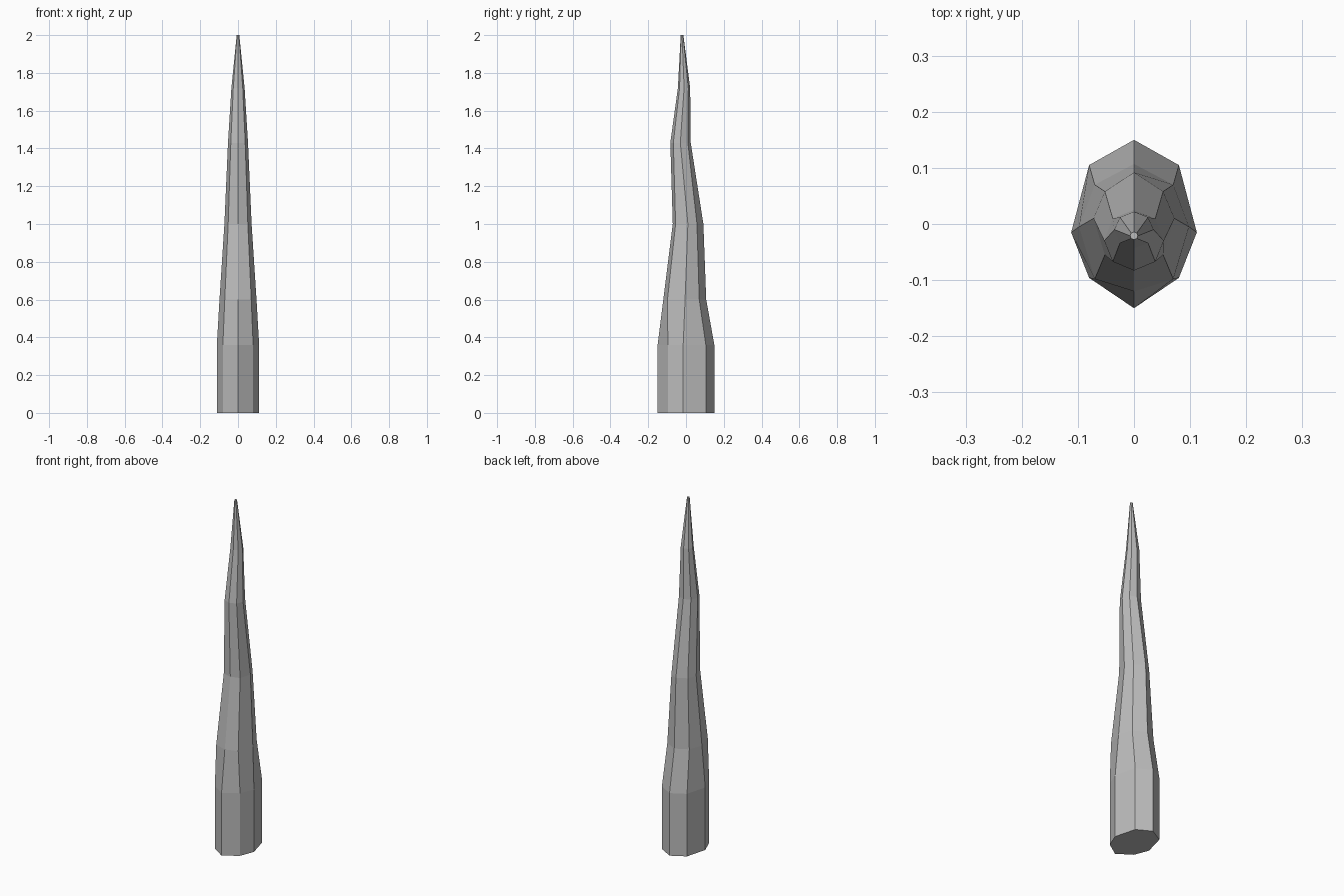
import bpy, bmesh

if "Cube" in bpy.data.objects:
    bpy.data.objects.remove(bpy.data.objects["Cube"])

# One flat colour
stone = bpy.data.materials.new("grey")
stone.diffuse_color = (0.5, 0.5, 0.5, 1)
stone.use_nodes = True
stone.node_tree.nodes["Principled BSDF"].inputs["Base Color"].default_value = stone.diffuse_color

# Rings of the crooked spike:
# height, half width, diagonal half width, y of front / front diagonal / side / back diagonal / back
RINGS = [
    (0.00, 0.112, 0.080, -0.150, -0.096, -0.015, 0.105, 0.150),
    (0.36, 0.112, 0.080, -0.150, -0.096, -0.015, 0.105, 0.150),
    (0.60, 0.098, 0.070, -0.120, -0.098, -0.005, 0.070, 0.107),
    (1.00, 0.072, 0.052, -0.070, -0.055, 0.010, 0.058, 0.092),
    (1.43, 0.053, 0.038, -0.083, -0.067, -0.030, 0.010, 0.025),
    (1.72, 0.035, 0.025, -0.043, -0.034, -0.010, 0.012, 0.022),
    (2.00, 0.007, 0.005, -0.028, -0.026, -0.021, -0.016, -0.014),
]

bm = bmesh.new()
loops = []
for z, w, d, front, fdiag, side, bdiag, back in RINGS:
    outline = [(0, front), (d, fdiag), (w, side), (d, bdiag),
               (0, back), (-d, bdiag), (-w, side), (-d, fdiag)]
    loops.append([bm.verts.new((x, y, z)) for x, y in outline])

# Side panels between neighbouring rings
for low, high in zip(loops, loops[1:]):
    for i in range(8):
        j = (i + 1) % 8
        bm.faces.new((low[i], low[j], high[j], high[i]))

# Base and tip caps
bm.faces.new(loops[0][::-1])
bm.faces.new(loops[-1])
bmesh.ops.recalc_face_normals(bm, faces=bm.faces[:])

mesh = bpy.data.meshes.new("spike")
bm.to_mesh(mesh)
bm.free()
mesh.materials.append(stone)
bpy.context.collection.objects.link(bpy.data.objects.new("spike", mesh))
